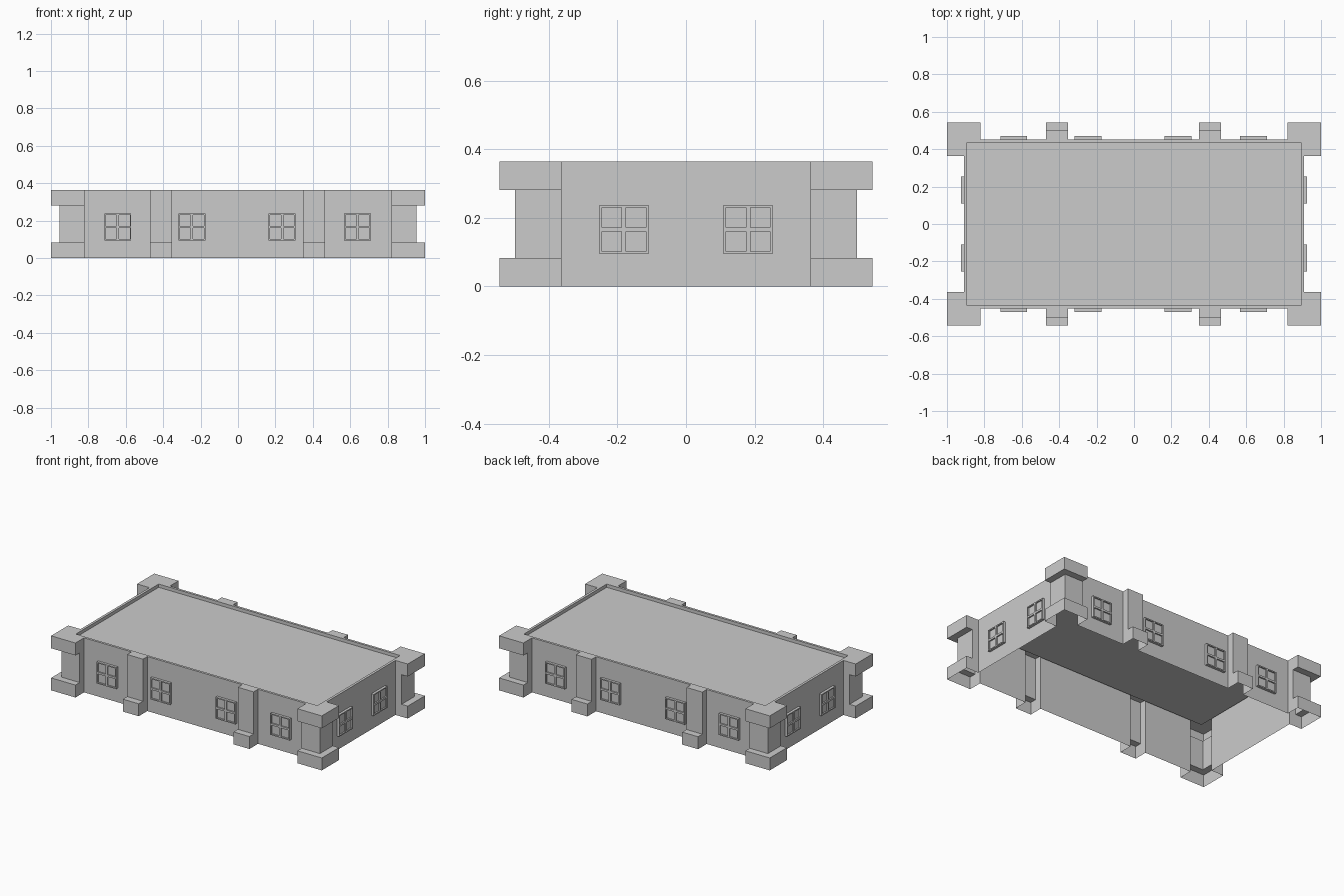
import bpy, bmesh
from math import pi, radians
from mathutils import Matrix, Vector

if "Cube" in bpy.data.objects:
    bpy.data.objects.remove(bpy.data.objects["Cube"])


def shell(name, xs, ys, zs, solid, skip):
    """Skin the filled cells of a grid; faces for which skip(centre, normal) holds stay open."""
    bm = bmesh.new()
    axes = [sorted(set(a)) for a in (xs, ys, zs)]
    n = [len(a) - 1 for a in axes]

    def filled(c):
        if any(c[k] < 0 or c[k] >= n[k] for k in range(3)):
            return False
        return solid(*[(axes[k][c[k]] + axes[k][c[k] + 1]) / 2 for k in range(3)])

    for c in [(i, j, k) for i in range(n[0]) for j in range(n[1]) for k in range(n[2])]:
        if not filled(c):
            continue
        for a in range(3):
            u, v = (a + 1) % 3, (a + 2) % 3
            for s in (0, 1):
                nb = list(c)
                nb[a] += 2 * s - 1
                if filled(nb):
                    continue
                pts = []
                for du, dv in ((0, 0), (1, 0), (1, 1), (0, 1)):
                    p = Vector()
                    p[a], p[u], p[v] = axes[a][c[a] + s], axes[u][c[u] + du], axes[v][c[v] + dv]
                    pts.append(p)
                if not s:
                    pts.reverse()
                normal = Vector()
                normal[a] = 2 * s - 1
                if not skip(sum(pts, Vector()) / 4, normal):
                    bm.faces.new([bm.verts.new(p) for p in pts])
    bmesh.ops.remove_doubles(bm, verts=bm.verts[:], dist=1e-5)
    bmesh.ops.dissolve_limit(bm, angle_limit=radians(1), verts=bm.verts[:], edges=bm.edges[:])
    me = bpy.data.meshes.new(name)
    bm.to_mesh(me)
    bm.free()
    ob = bpy.data.objects.new(name, me)
    bpy.context.collection.objects.link(ob)
    return ob


# Main dimensions
WX, WY, H = 0.909, 0.453, 0.364      # outer wall faces, height
RX, RY, ROOF = 0.892, 0.437, 0.342   # recessed roof panel
FOOT, CAP = 0.083, 0.281             # block heights on corners
PILLARS = [(-0.47, -0.353), (0.348, 0.465)]


def building(x, y, z):
    ax, ay = abs(x), abs(y)
    if ax < RX and ay < RY and z > ROOF:
        return False
    if ax < WX and ay < WY:
        return True
    # corner towers, narrower between foot and cap
    slim = 0.045 if FOOT < z < CAP else 0
    if 0.82 < ax < 1 - slim and 0.363 < ay < 0.544 - slim:
        return True
    # buttresses with a projecting foot
    reach = 0.544 if z < FOOT else 0.499
    return ay < reach and any(a < x < b for a, b in PILLARS)


# Hollow building shell, open underneath
mirror = lambda vals: [s * v for v in vals for s in (-1, 1)]
shell("building_shell",
      mirror([0.82, RX, WX, 0.955, 1]) + [v for p in PILLARS for v in p],
      mirror([0.363, RY, WY, 0.499, 0.544]),
      [0, FOOT, CAP, ROOF, H],
      building,
      lambda c, nrm: nrm.z < 0 and c.z < 1e-4)

# Window: frame with four sunken panes, facing -y
BARS = mirror([0.0065, 0.0645, 0.072])
pane = lambda v: 0.0065 < abs(v) < 0.0645
window = shell("window", BARS, [-0.017, -0.008, 0], BARS,
               lambda x, y, z: not (y < -0.008 and pane(x) and pane(z)),
               lambda c, nrm: nrm.y > 0 and c.y > -1e-4)

# Windows around all four walls
spots = []
for x in (-0.643, -0.247, 0.236, 0.639):
    spots += [(x, -WY, 0), (x, WY, pi)]
for y in (-0.181, 0.181):
    spots += [(WX, y, pi / 2), (-WX, y, -pi / 2)]
for i, (x, y, turn) in enumerate(spots):
    ob = window if i == 0 else bpy.data.objects.new("window", window.data)
    if i:
        bpy.context.collection.objects.link(ob)
    ob.matrix_world = Matrix.Translation((x, y, 0.166)) @ Matrix.Rotation(turn, 4, 'Z')
